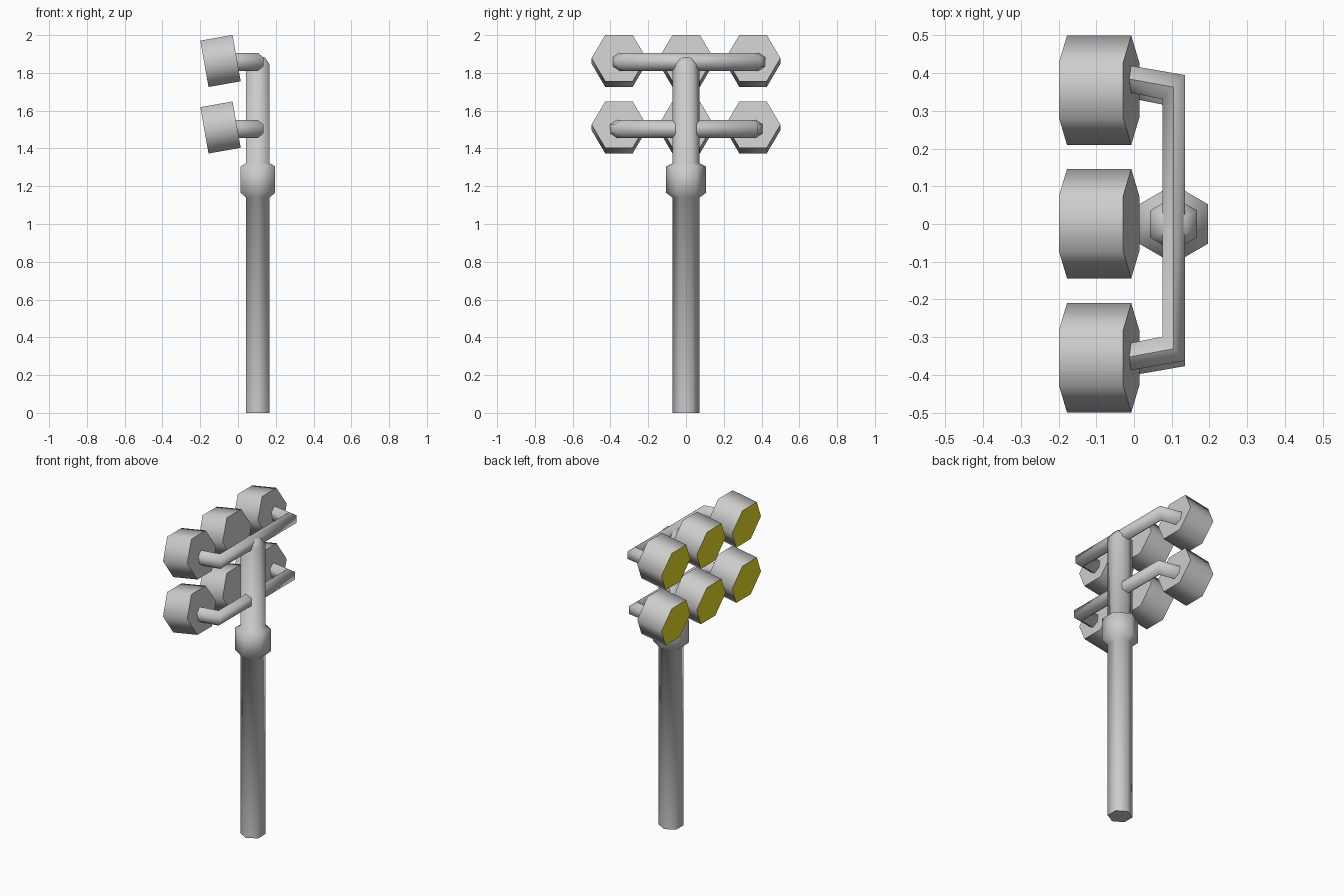
import bpy, bmesh, math
from mathutils import Vector, Matrix

if "Cube" in bpy.data.objects:
    bpy.data.objects.remove(bpy.data.objects["Cube"])

POLE_X = 0.105


def loft(name, rings):
    """Skin a list of equal-length point rings and cap both ends."""
    bm = bmesh.new()
    loops = [[bm.verts.new(p) for p in ring] for ring in rings]
    for a, b in zip(loops, loops[1:]):
        n = len(a)
        for i in range(n):
            j = (i + 1) % n
            bm.faces.new((a[i], a[j], b[j], b[i]))
    bm.faces.new(loops[0])
    bm.faces.new(loops[-1])
    bmesh.ops.recalc_face_normals(bm, faces=bm.faces)
    mesh = bpy.data.meshes.new(name)
    bm.to_mesh(mesh)
    bm.free()
    obj = bpy.data.objects.new(name, mesh)
    bpy.context.collection.objects.link(obj)
    bpy.ops.object.select_all(action='DESELECT')
    obj.select_set(True)
    bpy.context.view_layer.objects.active = obj
    bpy.ops.object.shade_smooth_by_angle(angle=math.radians(65))
    return obj


def hexagon(center, u, v):
    """Hexagon with a corner along v and flats along u (u is the flat half width)."""
    c, u, v = Vector(center), Vector(u), Vector(v)
    return [c + v, c + u + v / 2, c + u - v / 2, c - v, c - u - v / 2, c - u + v / 2]


# Pole with its collar and chamfered top
profile = [(0.072, 0), (0.072, 1.14), (0.105, 1.165), (0.105, 1.305),
           (0.072, 1.322), (0.072, 1.845), (0.04, 1.885)]
loft("pole", [hexagon((POLE_X, 0, z), (r * math.cos(math.pi / 6), 0, 0), (0, r, 0))
              for r, z in profile])

# Crossbars, each with mitred ends bending forward to the outer lamps
for label, z, y in (("upper", 1.858, 0.016), ("lower", 1.503, 0.002)):
    up = (0, 0, 0.048)
    loft(label + "_crossbar", [
        hexagon((-0.02, y - 0.370, z), (0, -0.036, 0), up),
        hexagon((POLE_X, y - 0.347, z), (0.03, -0.032, 0), up),
        hexagon((POLE_X, y + 0.347, z), (0.03, 0.032, 0), up),
        hexagon((-0.02, y + 0.370, z), (0, 0.036, 0), up)])

# Floodlights, tilted down towards -x, with yellow lenses
yellow = bpy.data.materials.new("lens_yellow")
yellow.diffuse_color = (0.8, 0.72, 0.02, 1)
yellow.use_nodes = True
yellow.node_tree.nodes["Principled BSDF"].inputs["Base Color"].default_value = yellow.diffuse_color
grey = bpy.data.materials.new("housing_grey")
grey.diffuse_color = (0.8, 0.8, 0.8, 1)
grey.use_nodes = True
grey.node_tree.nodes["Principled BSDF"].inputs["Base Color"].default_value = grey.diffuse_color
tilt = math.radians(10)
axis = Vector((-math.cos(tilt), 0, -math.sin(tilt)))
side = Vector((-math.sin(tilt), 0, math.cos(tilt)))
for label, z in (("upper", 1.863), ("lower", 1.511)):
    for place, y in (("left", 0.355), ("middle", 0.001), ("right", -0.355)):
        c = Vector((-0.0925, y, z))
        lamp = loft(f"{label}_{place}_floodlight",
                    [hexagon(c + axis * d, side * 0.1245, (0, 0.145, 0))
                     for d in (-0.0865, 0.0865)])
        lamp.data.materials.append(grey)
        lamp.data.materials.append(yellow)
        for face in lamp.data.polygons:
            if face.normal.dot(axis) > 0.9:
                face.material_index = 1
